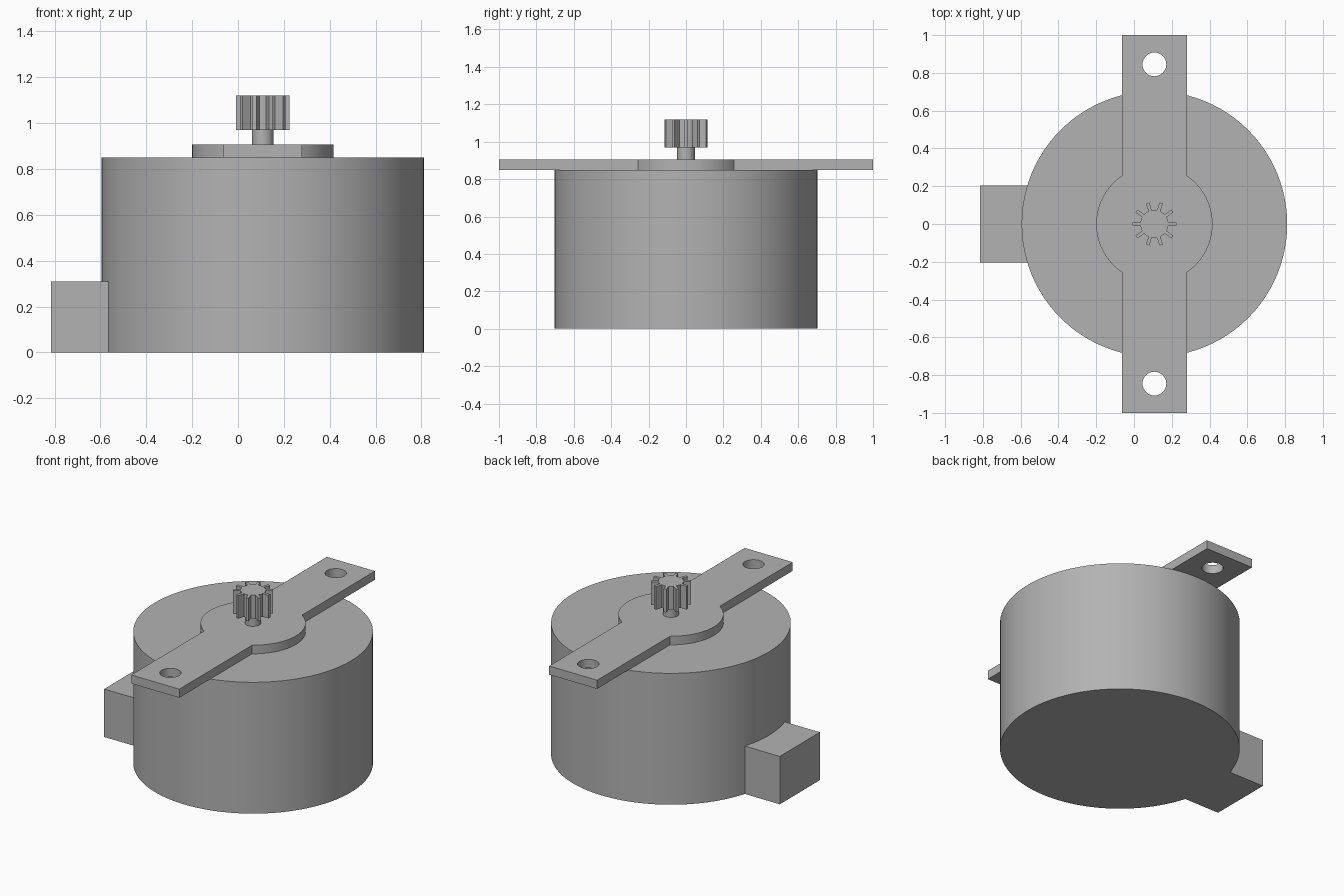
import bpy
import bmesh
from math import acos, asin, cos, sin, pi, tau
from mathutils import Vector

cube = bpy.data.objects.get("Cube")
if cube:
    bpy.data.objects.remove(cube, do_unlink=True)

AXIS_X = 0.108          # motor axis
BODY_R, BODY_TOP = 0.703, 0.85
PLATE_TOP, GEAR_BASE, GEAR_TOP = 0.906, 0.97, 1.12

grey = bpy.data.materials.new("motor grey")
grey.use_nodes = True
colour = (0.45, 0.45, 0.45, 1)
grey.diffuse_color = colour
grey.node_tree.nodes["Principled BSDF"].inputs["Base Color"].default_value = colour


def arc(radius, start, end, steps, y=0):
    """Points on an arc around the motor axis, both ends included."""
    angles = [start + (end - start) * i / steps for i in range(steps + 1)]
    return [(AXIS_X + radius * cos(a), y + radius * sin(a)) for a in angles]


def circle(radius, steps, y=0):
    return arc(radius, 0, tau, steps, y)[:-1]


def extrude_profile(name, loops, bottom, top):
    """Solid from an outline, with any further loops as holes."""
    bm = bmesh.new()
    for loop in loops:
        verts = [bm.verts.new((x, y, bottom)) for x, y in loop]
        for i, v in enumerate(verts):
            bm.edges.new((verts[i - 1], v))
    bmesh.ops.triangle_fill(bm, edges=bm.edges[:], use_beauty=True, normal=(0, 0, 1))
    result = bmesh.ops.extrude_face_region(bm, geom=bm.faces[:], use_keep_orig=True)
    moved = [g for g in result["geom"] if isinstance(g, bmesh.types.BMVert)]
    bmesh.ops.translate(bm, verts=moved, vec=Vector((0, 0, top - bottom)))
    bmesh.ops.recalc_face_normals(bm, faces=bm.faces[:])
    mesh = bpy.data.meshes.new(name)
    bm.to_mesh(mesh)
    bm.free()
    mesh.materials.append(grey)
    obj = bpy.data.objects.new(name, mesh)
    bpy.context.collection.objects.link(obj)
    bpy.ops.object.select_all(action="DESELECT")
    obj.select_set(True)
    bpy.context.view_layer.objects.active = obj
    bpy.ops.object.shade_smooth_by_angle(angle=pi / 6)
    return obj


# Round motor can
extrude_profile("motor_body", [circle(BODY_R, 96)], 0, BODY_TOP)

# Cable housing, its inner side following the can
half = 0.205
spread = asin(half / BODY_R)
housing = [(-0.815, half), (-0.815, -half)]
housing += arc(BODY_R - 0.002, pi + spread, pi - spread, 12)
extrude_profile("cable_housing", [housing], 0, 0.31)

# Mounting plate: a strap with a round centre and two screw holes
half, disc_r = 0.172, 0.308
turn = acos(half / disc_r)
plate = [(AXIS_X + half, -1)] + arc(disc_r, -turn, turn, 24) + [(AXIS_X + half, 1)]
plate += [(AXIS_X - half, 1)] + arc(disc_r, pi - turn, pi + turn, 24) + [(AXIS_X - half, -1)]
holes = [circle(0.063, 32, y) for y in (-0.845, 0.845)]
extrude_profile("mounting_plate", [plate] + holes, BODY_TOP, PLATE_TOP)

# Output shaft
extrude_profile("shaft", [circle(0.047, 32)], PLATE_TOP, GEAR_BASE)

# Pinion gear with narrow straight teeth
TEETH, ROOT_R, TIP_R, TOOTH_HALF = 10, 0.074, 0.117, 0.009
root_turn, tip_turn = asin(TOOTH_HALF / ROOT_R), asin(TOOTH_HALF / TIP_R)
gear = []
for i in range(TEETH):
    a, following = tau * i / TEETH, tau * (i + 1) / TEETH
    gear += arc(TIP_R, a - tip_turn, a + tip_turn, 2)
    gear += arc(ROOT_R, a + root_turn, following - root_turn, 3)
extrude_profile("pinion_gear", [gear], GEAR_BASE, GEAR_TOP)
